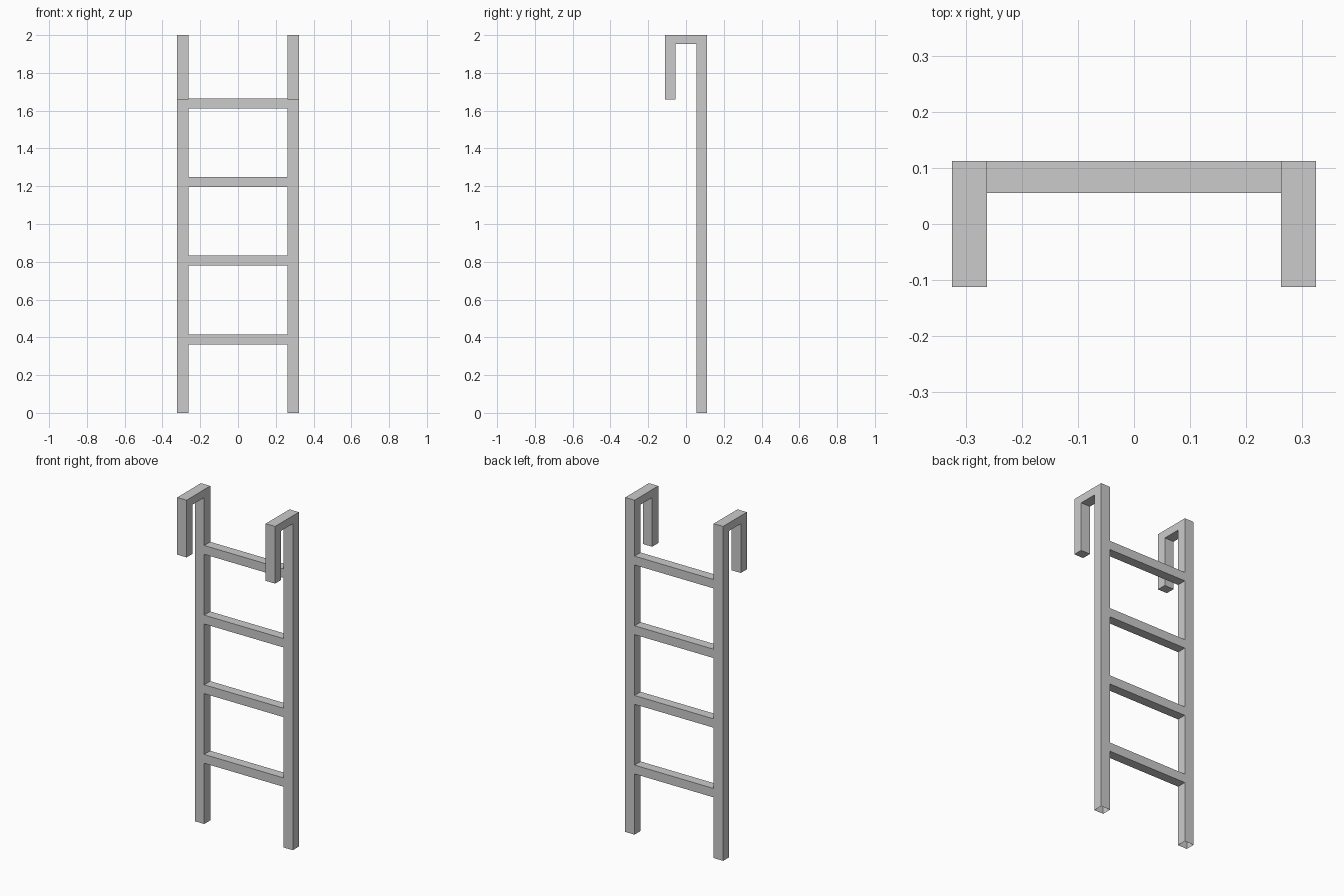
import bpy, bmesh

if "Cube" in bpy.data.objects:
    bpy.data.objects.remove(bpy.data.objects["Cube"])

X_IN, X_OUT = 0.262, 0.324      # rail inner / outer faces
Y_IN, Y_OUT = 0.055, 0.112      # ladder plane thickness


def extrude_profile(name, pts, axis_vec, keep_caps):
    """Extrude a closed profile; optionally leave both ends open."""
    bm = bmesh.new()
    cap = bm.faces.new([bm.verts.new(p) for p in pts])
    ext = bmesh.ops.extrude_face_region(bm, geom=[cap], use_keep_orig=True)
    bmesh.ops.translate(bm, vec=axis_vec,
                        verts=[g for g in ext["geom"] if isinstance(g, bmesh.types.BMVert)])
    bmesh.ops.recalc_face_normals(bm, faces=bm.faces)
    if not keep_caps:
        ends = [f for f in bm.faces if abs(f.normal.x) > 0.9]
        bmesh.ops.delete(bm, geom=ends, context='FACES_ONLY')
    # Rail feet are open at the ground
    feet = [f for f in bm.faces if all(v.co.z < 0.001 for v in f.verts)]
    bmesh.ops.delete(bm, geom=feet, context='FACES_ONLY')
    mesh = bpy.data.meshes.new(name)
    bm.to_mesh(mesh)
    bm.free()
    obj = bpy.data.objects.new(name, mesh)
    bpy.context.collection.objects.link(obj)
    return obj


# Side rails with hooks over the top, mirrored left/right
hook = [(Y_OUT, 0), (Y_OUT, 2), (-Y_OUT, 2), (-Y_OUT, 1.658),
        (-Y_IN, 1.658), (-Y_IN, 1.952), (Y_IN, 1.952), (Y_IN, 0)]
rails = extrude_profile("hooked_side_rails", [(X_IN, y, z) for y, z in hook],
                        (X_OUT - X_IN, 0, 0), True)
rails.modifiers.new("mirror", 'MIRROR').use_axis[0] = True

# Four square rungs, open where they meet the rails
for i in range(4):
    z0 = 0.363 + 0.4165 * i
    z1 = z0 + 0.053
    section = [(Y_IN, z0), (Y_OUT, z0), (Y_OUT, z1), (Y_IN, z1)]
    extrude_profile(f"rung_{i + 1}", [(-X_IN, y, z) for y, z in section],
                    (2 * X_IN, 0, 0), False)
